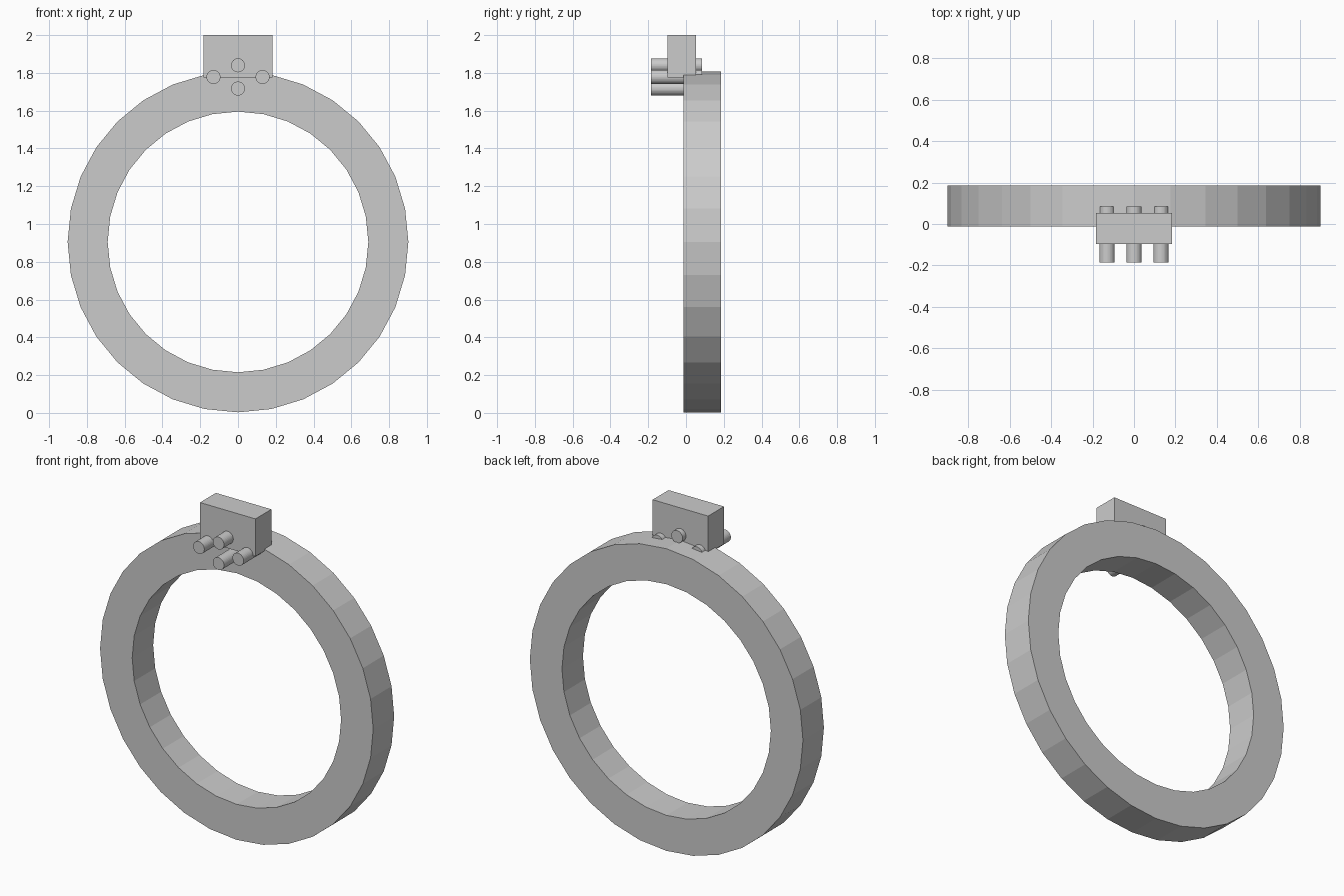
import bpy, bmesh
from math import sin, cos, pi

if "Cube" in bpy.data.objects:
    bpy.data.objects.remove(bpy.data.objects["Cube"])

SIDES = 32


def add_object(name, bm):
    bmesh.ops.recalc_face_normals(bm, faces=bm.faces[:])
    mesh = bpy.data.meshes.new(name)
    bm.to_mesh(mesh)
    bm.free()
    obj = bpy.data.objects.new(name, mesh)
    bpy.context.collection.objects.link(obj)
    return obj


# Flat-sided hoop: rectangular section swept around the y axis
def make_hoop(name, outer, inner, y0, y1, zc):
    bm = bmesh.new()
    section = [(outer, y0), (outer, y1), (inner, y1), (inner, y0)]
    rings = []
    for i in range(SIDES):
        a = 2 * pi * i / SIDES
        rings.append([bm.verts.new((r * sin(a), y, zc + r * cos(a))) for r, y in section])
    for i in range(SIDES):
        a, b = rings[i], rings[(i + 1) % SIDES]
        for j in range(4):
            k = (j + 1) % 4
            bm.faces.new((a[j], a[k], b[k], b[j]))
    return add_object(name, bm)


def make_box(name, x0, x1, y0, y1, z0, z1):
    bm = bmesh.new()
    bmesh.ops.create_cube(bm, size=1)
    for v in bm.verts:
        v.co = (x1 if v.co.x > 0 else x0, y1 if v.co.y > 0 else y0, z1 if v.co.z > 0 else z0)
    return add_object(name, bm)


def make_peg(name, x, z, radius, y0, y1):
    bpy.ops.mesh.primitive_cylinder_add(vertices=SIDES, radius=radius, depth=y1 - y0,
                                        location=(x, (y0 + y1) / 2, z), rotation=(pi / 2, 0, 0))
    bpy.context.object.name = name


make_hoop("hoop", 0.902, 0.69, -0.013, 0.185, 0.905)

# Mounting block on top of the hoop
make_box("mount_block", -0.183, 0.183, -0.097, 0.053, 1.776, 2.0)

# Four pegs running through the block and hoop
for name, x, z in [("left_peg", -0.13, 1.778), ("right_peg", 0.13, 1.778),
                   ("upper_peg", 0, 1.84), ("lower_peg", 0, 1.717)]:
    make_peg(name, x, z, 0.037, -0.185, 0.085)
